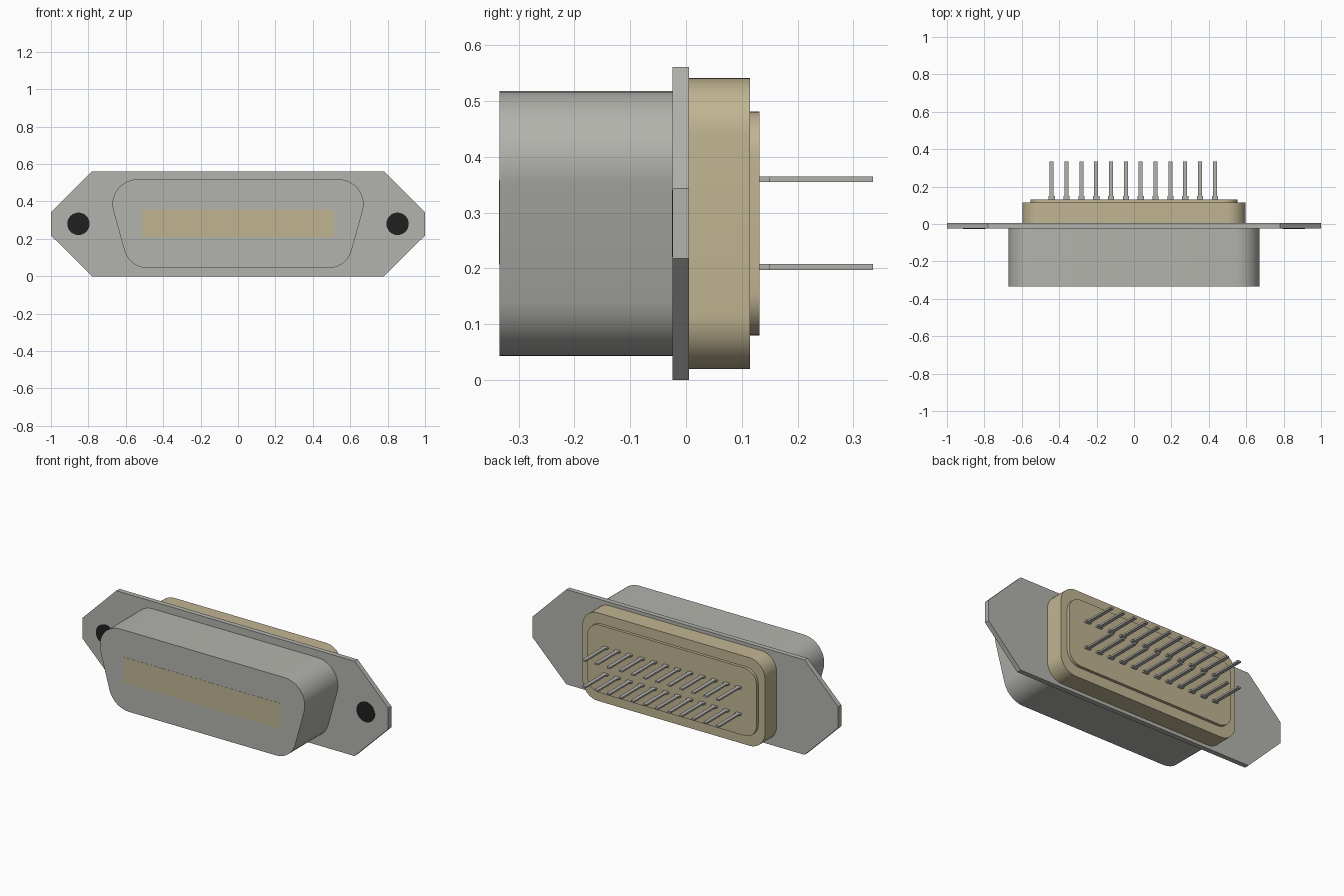
import bpy, bmesh, math
from mathutils import Vector

if "Cube" in bpy.data.objects:
    bpy.data.objects.remove(bpy.data.objects["Cube"], do_unlink=True)


def make_material(name, rgb):
    m = bpy.data.materials.new(name)
    m.use_nodes = True
    m.diffuse_color = (*rgb, 1)
    m.node_tree.nodes["Principled BSDF"].inputs["Base Color"].default_value = (*rgb, 1)
    return m


grey = make_material("grey metal", (0.45, 0.45, 0.42))
tan = make_material("tan plastic", (0.53, 0.46, 0.29))
black = make_material("black", (0.014, 0.014, 0.014))


def rounded(corners, r, steps=10):
    """Round the corners of a convex outline with arcs of radius r."""
    pts = []
    for i, c in enumerate(corners):
        c = Vector(c)
        a = (Vector(corners[i - 1]) - c).normalized()
        b = (Vector(corners[(i + 1) % len(corners)]) - c).normalized()
        half = a.angle(b) / 2
        centre = c + (a + b).normalized() * (r / math.sin(half))
        p = c + a * (r / math.tan(half)) - centre
        q = c + b * (r / math.tan(half)) - centre
        sweep = p.angle(q)
        for k in range(steps + 1):
            t = k / steps
            v = (p * math.sin((1 - t) * sweep) + q * math.sin(t * sweep)) / math.sin(sweep)
            pts.append(tuple(centre + v))
    return pts


def box_outline(w, z0, z1):
    return [(-w, z0), (w, z0), (w, z1), (-w, z1)]


def add_prism(bm, outline, y0, y1):
    """Extrude an XZ outline from y0 to y1."""
    face = bm.faces.new([bm.verts.new((x, y0, z)) for x, z in outline])
    ext = bmesh.ops.extrude_face_region(bm, geom=[face], use_keep_orig=True)
    moved = [g for g in ext["geom"] if isinstance(g, bmesh.types.BMVert)]
    bmesh.ops.translate(bm, vec=(0, y1 - y0, 0), verts=moved)


def finish(bm, name, mat, smooth=False):
    bmesh.ops.recalc_face_normals(bm, faces=bm.faces)
    me = bpy.data.meshes.new(name)
    bm.to_mesh(me)
    bm.free()
    me.materials.append(mat)
    ob = bpy.data.objects.new(name, me)
    bpy.context.collection.objects.link(ob)
    if smooth:
        bpy.ops.object.select_all(action='DESELECT')
        ob.select_set(True)
        bpy.context.view_layer.objects.active = ob
        bpy.ops.object.shade_smooth_by_angle(angle=math.radians(35))
    return ob


def prism(name, outline, y0, y1, mat, smooth=False):
    bm = bmesh.new()
    add_prism(bm, outline, y0, y1)
    return finish(bm, name, mat, smooth)


# Mounting flange with clipped ends
flange = [(-0.78, 0), (0.78, 0), (1, 0.218), (1, 0.343),
          (0.78, 0.561), (-0.78, 0.561), (-1, 0.343), (-1, 0.218)]
prism("mounting_flange", flange, -0.024, 0.005, grey)

# Tapered front shell and its contact strip
shell = [(-0.581, 0.043), (0.581, 0.043), (0.713, 0.518), (-0.713, 0.518)]
prism("front_shell", rounded(shell, 0.132), -0.334, -0.024, grey, True)
prism("contact_strip", box_outline(0.513, 0.207, 0.358), -0.335, -0.330, tan)

# Screw holes as thin dark discs on the flange front
for side, x in (("left", 0.853), ("right", -0.853)):
    disc = [(x + 0.06 * math.cos(a), 0.2805 + 0.06 * math.sin(a))
            for a in (math.tau * i / 32 for i in range(32))]
    prism(side + "_screw_hole", disc, -0.0255, -0.022, black)

# Rear insulator body and its raised face
prism("rear_body", rounded(box_outline(0.597, 0.02, 0.541), 0.1), 0.005, 0.115, tan, True)
prism("rear_raised_face", rounded(box_outline(0.554, 0.08, 0.481), 0.08), 0.115, 0.132, tan, True)

# Two rows of flat solder pins, each with a wider foot
for row, z in (("upper", 0.3595), ("lower", 0.2025)):
    bm = bmesh.new()
    for i in range(12):
        x = -0.440 + i * 0.0793
        for w, y0, y1 in ((0.0165, 0.130, 0.150), (0.0105, 0.150, 0.335)):
            add_prism(bm, [(x + px, z + pz) for px, pz in box_outline(w, -0.005, 0.005)], y0, y1)
    finish(bm, row + "_pin_row", grey)
